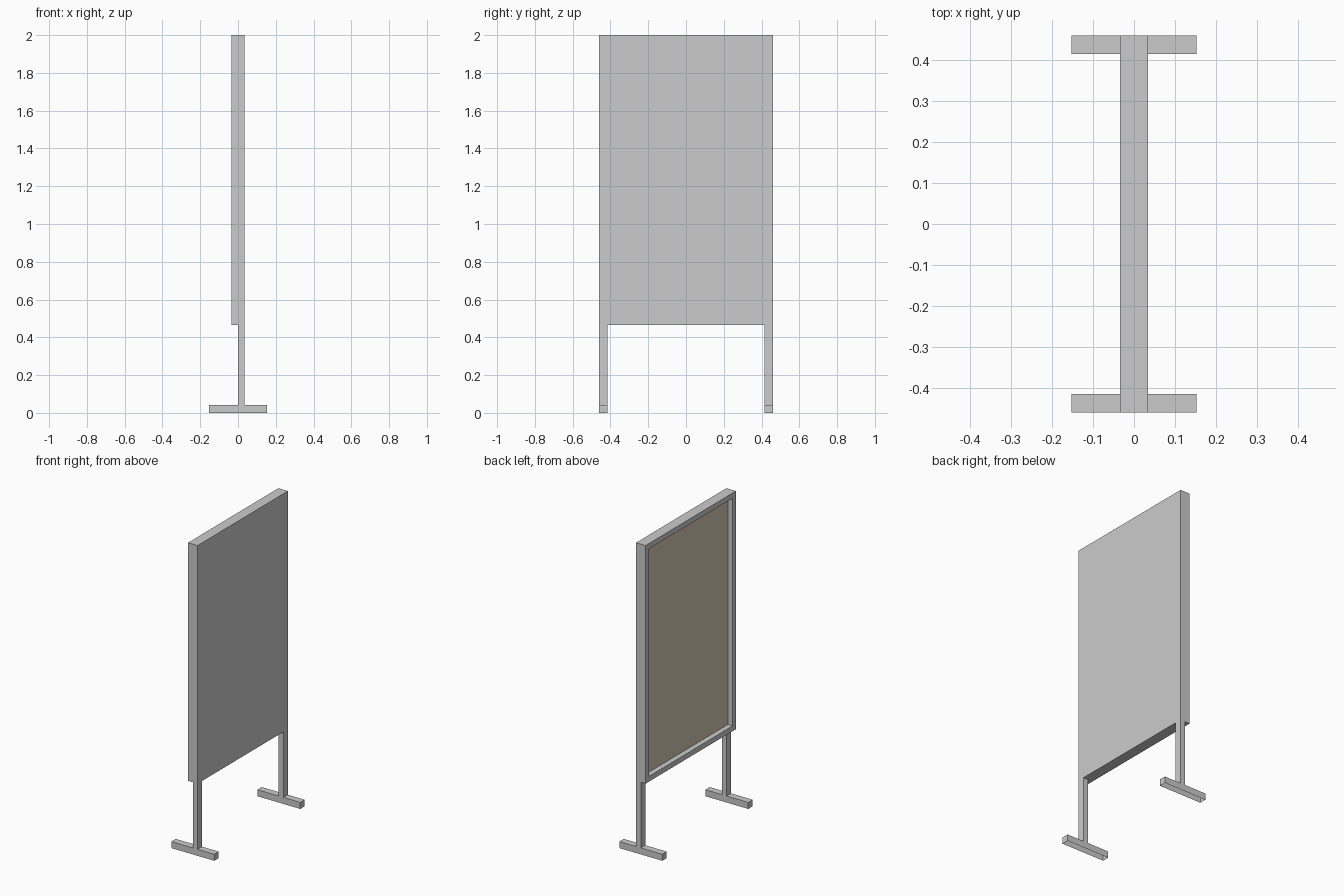
import bpy, bmesh

if "Cube" in bpy.data.objects:
    bpy.data.objects.remove(bpy.data.objects["Cube"])

HALF_T = 0.034     # half thickness of the frame
HALF_W = 0.46      # half width of the stand
BAR = 0.045        # width of posts and feet
RAIL_Z = 0.465     # underside of the framed board
FOOT_H = 0.042


def box(bm, lo, hi, open_bottom=False, open_top=False):
    v = [bm.verts.new((x, y, z)) for z in (lo[2], hi[2])
         for x, y in ((lo[0], lo[1]), (hi[0], lo[1]), (hi[0], hi[1]), (lo[0], hi[1]))]
    for i in range(4):
        j = (i + 1) % 4
        bm.faces.new((v[i], v[j], v[j + 4], v[i + 4]))
    if not open_bottom:
        bm.faces.new((v[3], v[2], v[1], v[0]))
    if not open_top:
        bm.faces.new(v[4:])


def finish(bm, name):
    mesh = bpy.data.meshes.new(name)
    bm.to_mesh(mesh)
    bm.free()
    obj = bpy.data.objects.new(name, mesh)
    bpy.context.collection.objects.link(obj)
    return obj


# Frame: a slab with its -x side inset and recessed to mid thickness
bm = bmesh.new()
box(bm, (-HALF_T, -HALF_W, RAIL_Z), (HALF_T, HALF_W, 2.0))
bm.normal_update()
face = next(f for f in bm.faces if f.normal.x < -0.9)
bmesh.ops.inset_region(bm, faces=[face], thickness=BAR + 0.003)
floor = bmesh.ops.extrude_discrete_faces(bm, faces=[face])["faces"][0]
for v in floor.verts:
    v.co.x = 0.0
corners = [v.co.copy() for v in floor.verts]
bmesh.ops.delete(bm, geom=[floor], context='FACES_ONLY')
finish(bm, "board_frame")

# Tan board at the bottom of the recess
bm = bmesh.new()
bm.faces.new([bm.verts.new(c) for c in corners])
board = finish(bm, "pin_board")
tan = bpy.data.materials.new("tan_board")
tan.diffuse_color = (0.68, 0.58, 0.46, 1)
tan.use_nodes = True
tan.node_tree.nodes["Principled BSDF"].inputs["Base Color"].default_value = tan.diffuse_color
board.data.materials.append(tan)

# Legs (flush with the +x side) and feet (open underneath)
for side, y0 in (("near", -HALF_W), ("far", HALF_W - BAR)):
    bm = bmesh.new()
    box(bm, (0, y0, FOOT_H), (HALF_T, y0 + BAR, RAIL_Z), True, True)
    finish(bm, side + "_leg")
    bm = bmesh.new()
    box(bm, (-0.153, y0, 0), (0.153, y0 + BAR, FOOT_H), open_bottom=True)
    finish(bm, side + "_foot")
